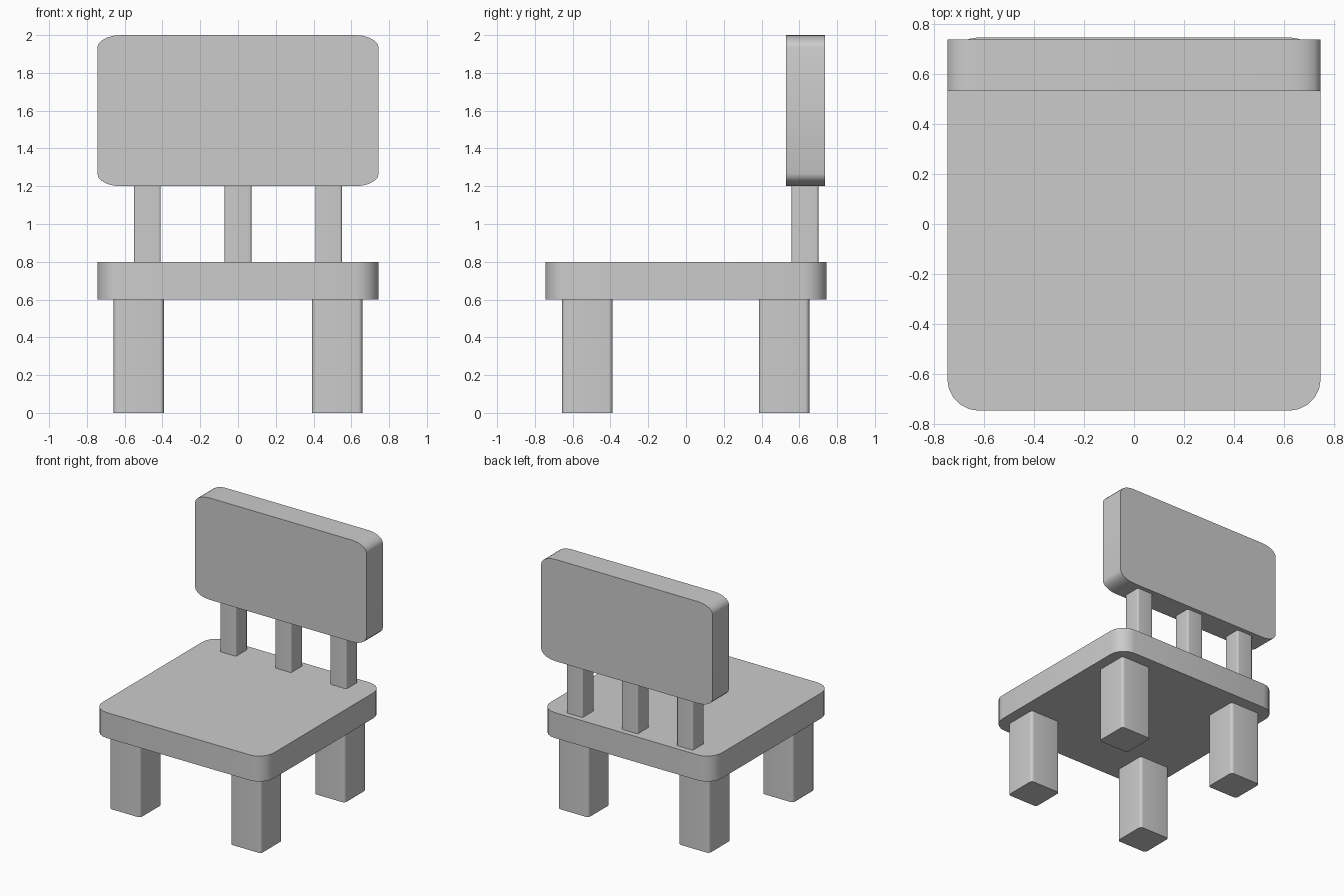
import bpy, bmesh
from math import cos, sin, pi, radians

if "Cube" in bpy.data.objects:
    bpy.data.objects.remove(bpy.data.objects["Cube"])

CORNER = 0.168   # corner radius as a fraction of each half-size
STEPS = 5        # facets per rounded corner


def slab(name, center, size, axis='Z'):
    """Rounded rectangle extruded along the given axis."""
    c = 1 - CORNER
    outline = []
    for q, (sx, sy) in enumerate([(1, 1), (-1, 1), (-1, -1), (1, -1)]):
        for i in range(STEPS + 1):
            a = (q + i / STEPS) * pi / 2
            outline.append((sx * c + CORNER * cos(a), sy * c + CORNER * sin(a)))
    bm = bmesh.new()
    if axis == 'Z':
        pts, push = [(u, v, -1) for u, v in outline], (0, 0, 2)
    else:
        pts, push = [(u, -1, v) for u, v in outline], (0, 2, 0)
    face = bm.faces.new([bm.verts.new(p) for p in pts])
    ext = bmesh.ops.extrude_face_region(bm, geom=[face], use_keep_orig=True)
    bmesh.ops.translate(bm, vec=push,
                        verts=[g for g in ext['geom'] if isinstance(g, bmesh.types.BMVert)])
    bmesh.ops.scale(bm, vec=[s / 2 for s in size], verts=bm.verts)
    bmesh.ops.recalc_face_normals(bm, faces=bm.faces)
    me = bpy.data.meshes.new(name)
    bm.to_mesh(me)
    bm.free()
    ob = bpy.data.objects.new(name, me)
    ob.location = center
    bpy.context.collection.objects.link(ob)
    bpy.ops.object.select_all(action='DESELECT')
    ob.select_set(True)
    bpy.context.view_layer.objects.active = ob
    bpy.ops.object.shade_smooth_by_angle(angle=radians(35))
    return ob


# Seat and backrest
slab("seat", (0, 0, 0.7), (1.49, 1.49, 0.2))
slab("backrest", (0, 0.633, 1.6), (1.49, 0.205, 0.8), axis='Y')

# Four legs
for side, x in (("left", -0.525), ("right", 0.525)):
    for end, y in (("front", -0.522), ("back", 0.519)):
        slab(f"{end}_{side}_leg", (x, y, 0.3), (0.267, 0.267, 0.6))

# Three posts holding the backrest
for side, x in (("left", -0.48), ("middle", 0), ("right", 0.48)):
    slab(f"{side}_back_post", (x, 0.63, 1.0), (0.142, 0.142, 0.4))
